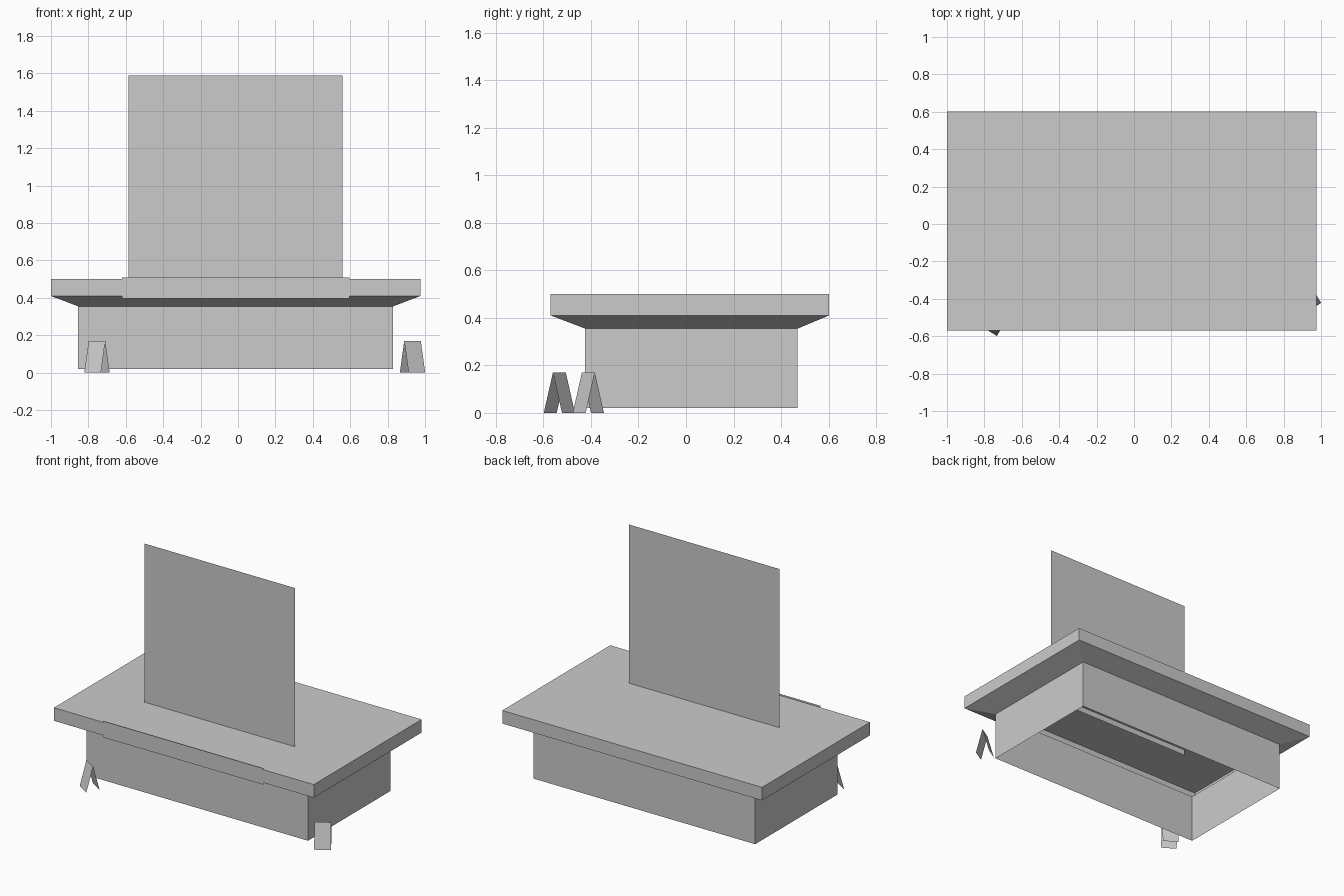
import bpy
import bmesh
from mathutils import Matrix, Vector

if "Cube" in bpy.data.objects:
    bpy.data.objects.remove(bpy.data.objects["Cube"])


def make_object(name, bm):
    mesh = bpy.data.meshes.new(name)
    bm.to_mesh(mesh)
    bm.free()
    obj = bpy.data.objects.new(name, mesh)
    bpy.context.collection.objects.link(obj)
    return obj


def rect_loft(name, rings, cap_top=False):
    """Join stacked rectangles (x0, x1, y0, y1, z), bottom to top."""
    bm = bmesh.new()
    loops = []
    for x0, x1, y0, y1, z in rings:
        loops.append([bm.verts.new((x, y, z)) for x, y in
                      ((x0, y0), (x1, y0), (x1, y1), (x0, y1))])
    for low, high in zip(loops, loops[1:]):
        for i in range(4):
            j = (i + 1) % 4
            bm.faces.new((low[i], low[j], high[j], high[i]))
    if cap_top:
        bm.faces.new(loops[-1])
    return make_object(name, bm)


def upright_sheet(name, x0, x1, y, z0, z1):
    bm = bmesh.new()
    bm.faces.new([bm.verts.new((x, y, z)) for x, z in
                  ((x0, z0), (x1, z0), (x1, z1), (x0, z1))])
    return make_object(name, bm)


def folded_foot(name, x, y, angle):
    """Inverted V folded from a strip, turned about z."""
    bm = bmesh.new()
    half, spread, height = 0.052, 0.045, 0.17
    rows = [[bm.verts.new((sx * half, fy, fz)) for sx in (-1, 1)]
            for fy, fz in ((-spread, 0), (0, height), (spread, 0))]
    for a, b in zip(rows, rows[1:]):
        bm.faces.new((a[0], a[1], b[1], b[0]))
    bm.transform(Matrix.Translation(Vector((x, y, 0))) @ Matrix.Rotation(angle, 4, 'Z'))
    return make_object(name, bm)


# Hollow body: straight walls, flared underside and slab, open at the bottom
base = (-0.855, 0.83, -0.425, 0.47)
slab = (-1.0, 0.975, -0.57, 0.602)
rect_loft("base_walls", [(*base, 0.02), (*base, 0.355)])
rect_loft("top_slab", [(*base, 0.355), (*slab, 0.41), (*slab, 0.5)], cap_top=True)

# Thin upright board and front plate
upright_sheet("upright_board", -0.585, 0.56, -0.18, 0.46, 1.59)
upright_sheet("front_plate", -0.62, 0.595, -0.573, 0.398, 0.51)

# Folded feet, turned opposite ways
folded_foot("left_foot", -0.754, -0.533, -0.55)
folded_foot("right_foot", 0.933, -0.411, 0.55)
